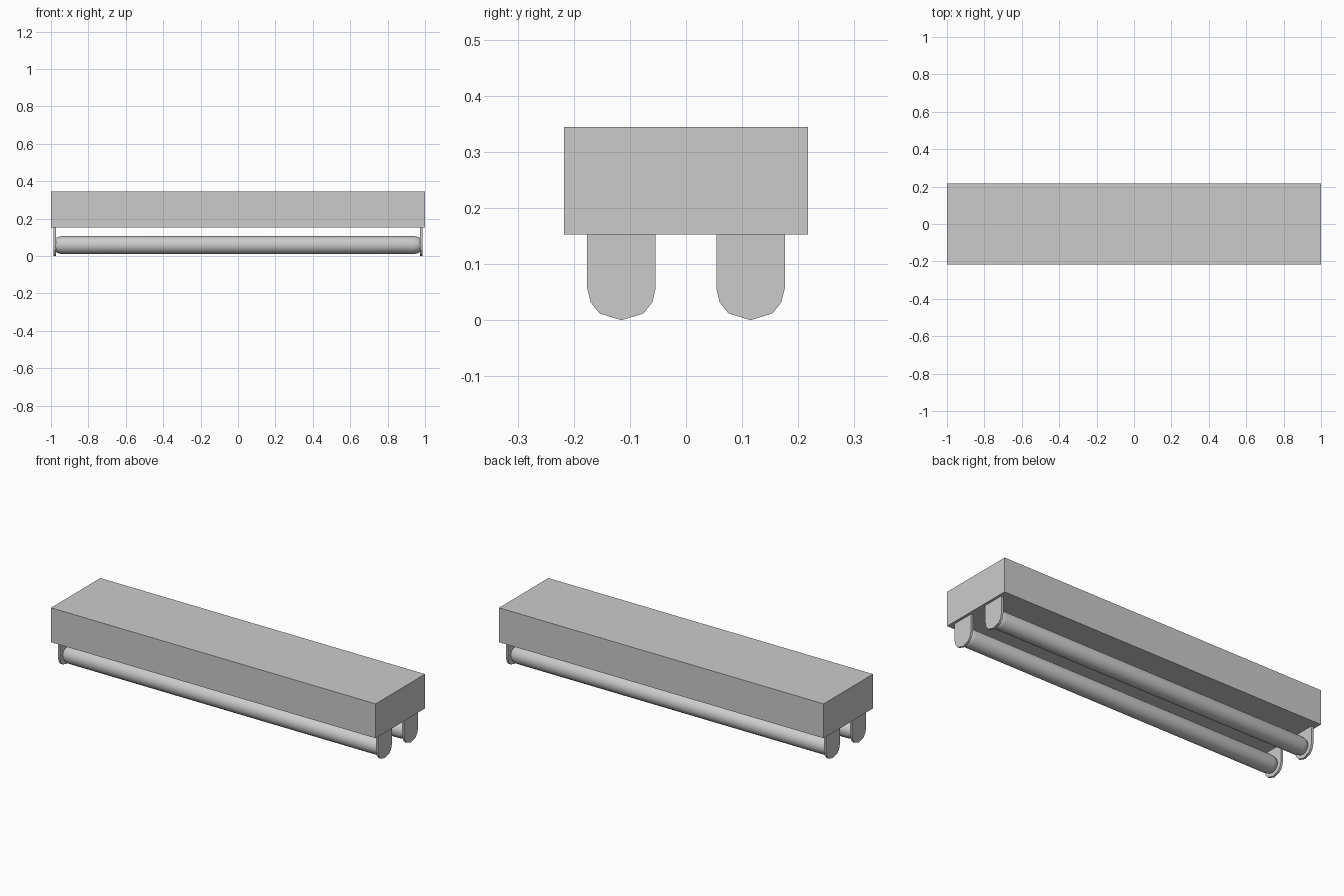
import bpy, bmesh, math

if "Cube" in bpy.data.objects:
    bpy.data.objects.remove(bpy.data.objects["Cube"])


def make_object(name, bm):
    bmesh.ops.recalc_face_normals(bm, faces=bm.faces)
    mesh = bpy.data.meshes.new(name)
    bm.to_mesh(mesh)
    bm.free()
    obj = bpy.data.objects.new(name, mesh)
    bpy.context.collection.objects.link(obj)
    return obj


def bracket(name, x, y):
    # Thin plate with a faceted rounded lower end
    half = [(0.061, 0.153), (0.061, 0.057), (0.055, 0.032), (0.039, 0.012)]
    outline = half + [(0, 0)] + [(-a, z) for a, z in reversed(half)]
    bm = bmesh.new()
    face = bm.faces.new([bm.verts.new((x - 0.006, y + a, z)) for a, z in outline])
    ext = bmesh.ops.extrude_face_region(bm, geom=[face], use_keep_orig=True)
    verts = [v for v in ext["geom"] if isinstance(v, bmesh.types.BMVert)]
    bmesh.ops.translate(bm, verts=verts, vec=(0.012, 0, 0))
    make_object(name, bm)


def tube(name, y, sides=24):
    # Lathed lamp tube with tapered ends
    half = [(0.974, 0.036), (0.966, 0.042), (0.942, 0.048)]
    profile = [(-x, r) for x, r in half] + [(x, r) for x, r in reversed(half)]
    bm = bmesh.new()
    rings = []
    for x, r in profile:
        rings.append([bm.verts.new((x, y + r * math.cos(2 * math.pi * i / sides),
                                    0.059 + r * math.sin(2 * math.pi * i / sides)))
                      for i in range(sides)])
    for a, b in zip(rings, rings[1:]):
        for i in range(sides):
            j = (i + 1) % sides
            bm.faces.new((a[i], a[j], b[j], b[i]))
    bm.faces.new(rings[0])
    bm.faces.new(rings[-1])
    obj = make_object(name, bm)
    bpy.ops.object.select_all(action='DESELECT')
    obj.select_set(True)
    bpy.context.view_layer.objects.active = obj
    bpy.ops.object.shade_smooth_by_angle(angle=math.radians(40))


# Housing
bpy.ops.mesh.primitive_cube_add(size=1, location=(0, 0, 0.2487))
housing = bpy.context.object
housing.name = "housing"
housing.scale = (2, 0.434, 0.1915)
bpy.ops.object.transform_apply(location=False, rotation=False, scale=True)

# Two tubes, each held by a pair of end brackets
for side, y in (("front", -0.115), ("back", 0.115)):
    tube(side + "_tube", y)
    for end, x in (("left", -0.98), ("right", 0.98)):
        bracket(f"{side}_{end}_bracket", x, y)
